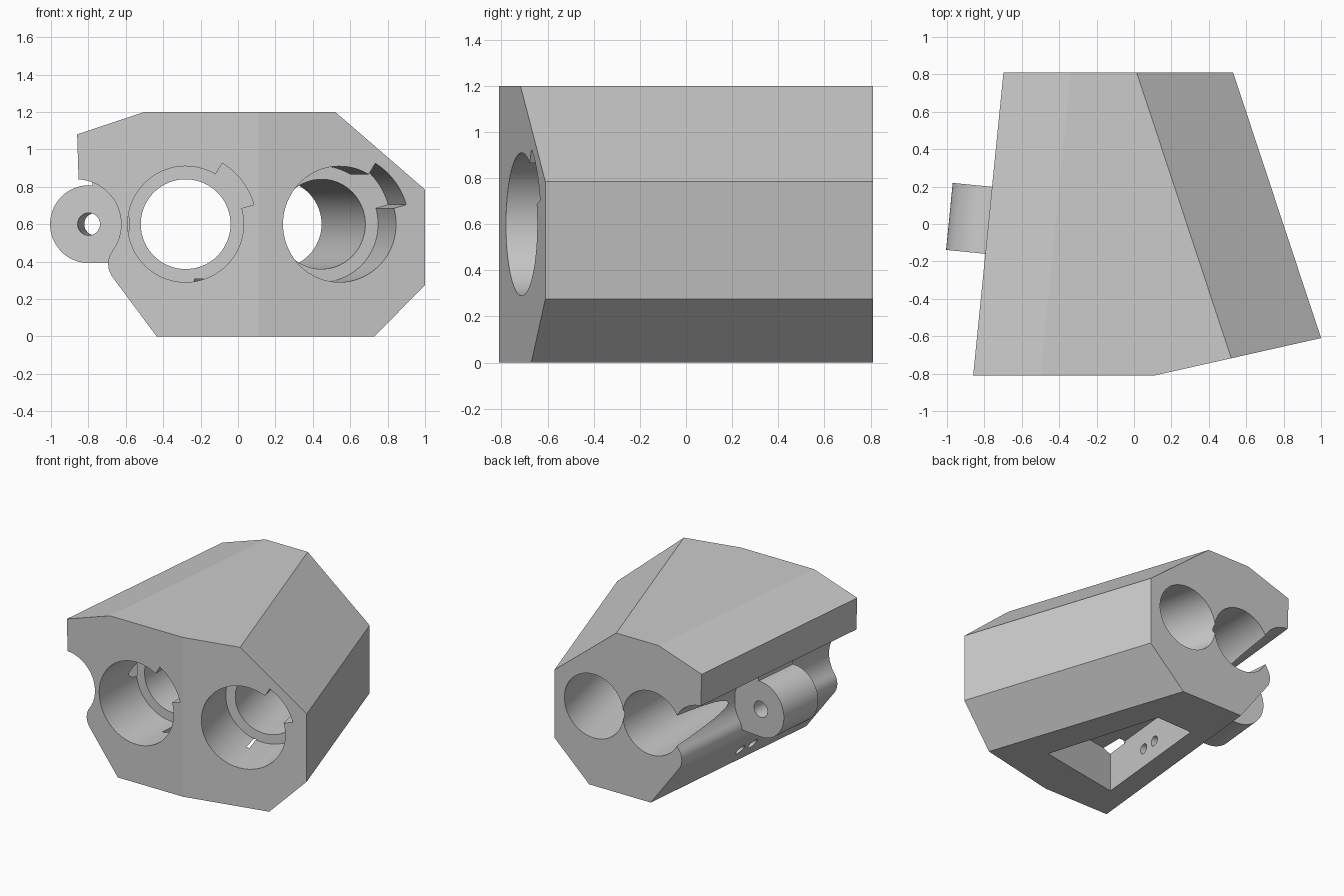
import bpy, bmesh, math
from mathutils import Matrix, Vector

cube = bpy.data.objects.get("Cube")
if cube:
    bpy.data.objects.remove(cube, do_unlink=True)

grey = bpy.data.materials.new("plain grey")
grey.use_nodes = True
COLOUR = (0.6, 0.6, 0.6, 1)
grey.diffuse_color = COLOUR
grey.node_tree.nodes["Principled BSDF"].inputs["Base Color"].default_value = COLOUR


def loft(name, ring_a, ring_b, split=None):
    """Solid between two matching rings; the first cap may be split in two."""
    bm = bmesh.new()
    a = [bm.verts.new(p) for p in ring_a]
    b = [bm.verts.new(p) for p in ring_b]
    n = len(a)
    for i in range(n):
        j = (i + 1) % n
        bm.faces.new((a[i], a[j], b[j], b[i]))
    bm.faces.new(b)
    if split:
        bm.faces.new(a[:split + 1])
        bm.faces.new(a[split:] + a[:1])
    else:
        bm.faces.new(a)
    bmesh.ops.recalc_face_normals(bm, faces=bm.faces[:])
    mesh = bpy.data.meshes.new(name)
    bm.to_mesh(mesh)
    bm.free()
    mesh.materials.append(grey)
    obj = bpy.data.objects.new(name, mesh)
    bpy.context.collection.objects.link(obj)
    return obj


def prism(name, outline, y0, y1, frame):
    """Extrude an (x, z) outline along the local y axis of a frame."""
    return loft(name, [frame @ Vector((x, y0, z)) for x, z in outline],
                [frame @ Vector((x, y1, z)) for x, z in outline])


def arc(cx, cz, r, start, end, n):
    angles = [math.radians(start + (end - start) * i / n) for i in range(n + 1)]
    return [(cx + r * math.cos(t), cz + r * math.sin(t)) for t in angles]


def circle(r, n=72):
    return arc(0, 0, r, 0, 360, n)[:-1]


def combine(target, tool, operation):
    mod = target.modifiers.new("combine", 'BOOLEAN')
    mod.operation = operation
    mod.solver = 'EXACT'
    mod.object = tool
    bpy.context.view_layer.objects.active = target
    bpy.ops.object.modifier_apply(modifier=mod.name)
    bpy.data.objects.remove(tool, do_unlink=True)


def frame_at(x, y, z, degrees):
    return Matrix.Translation((x, y, z)) @ Matrix.Rotation(math.radians(degrees), 4, 'Z')


# Body: left side with groove and rounded lip, right side with two bevels
FRONT, BACK, MID = -0.81, 0.81, 0.11
left = [(-0.435, 0)]
left += arc(-0.574, 0.388, 0.12, 216.5, 144, 12)
left += arc(-0.865, 0.6, 0.24, -36, 87, 22)[1:]
left += [(-0.86, 1.08), (-0.5, 1.2)]
right = [(0.52, 1.2), (1.0, 0.785), (1.0, 0.275), (0.73, 0)]

front_ring = [(MID, FRONT, 0)] + [(x, FRONT, z) for x, z in left] + [(MID, FRONT, 1.2)]
back_ring = [(0, BACK, 0)] + [(x + 0.162, BACK, z) for x, z in left] + [(-0.1, BACK, 1.2)]
split = len(front_ring) - 1
for x, z in right:
    y = FRONT + 0.2247 * (x - MID)
    front_ring.append((x, y, z))
    back_ring.append((x - 0.331 * (BACK - y), BACK, z))
body = loft("body", front_ring, back_ring, split)

# Two stepped bores with a keyed front recess, each square to its front face
key_recess = []
for deg in range(0, 360, 5):
    t = math.radians(deg + 1)
    if deg == 15:
        key_recess.append((0.31 * math.cos(t), 0.31 * math.sin(t)))
    r = 0.38 if 15 <= deg < 60 else 0.31
    key_recess.append((r * math.cos(t), r * math.sin(t)))
    if deg == 55:
        t = math.radians(59)
        key_recess.append((0.38 * math.cos(t), 0.38 * math.sin(t)))
        key_recess.append((0.31 * math.cos(t), 0.31 * math.sin(t)))

for x, y, turn in [(-0.28, FRONT, 0), (0.543, -0.713, 12.66)]:
    frame = frame_at(x, y, 0.6, turn)
    combine(body, prism("recess_cutter", key_recess, -0.3, 0.44, frame), 'DIFFERENCE')
    combine(body, prism("bore_cutter", circle(0.24), -0.3, 2.0, frame), 'DIFFERENCE')

# Pocket in the underside
pocket = [(0.40, -0.435), (-0.25, -0.55), (-0.155, 0.417), (0.143, 0.425)]
combine(body, loft("pocket_cutter", [(x, y, -0.2) for x, y in pocket],
                   [(x, y, 0.307) for x, y in pocket]), 'DIFFERENCE')

# Two small holes from the pocket to the lower left side
for y in (-0.15, -0.02):
    frame = frame_at(-0.2, y, 0.14, 84.3)
    combine(body, prism("wire_hole_cutter", circle(0.037, 40), -0.1, 0.5, frame), 'DIFFERENCE')

# Hinge barrel with a web joining it to the groove
hinge = frame_at(-0.78, 0.02, 0.6, -5.65)
barrel = prism("hinge_barrel", circle(0.208), -0.18, 0.18, hinge)
web_outline = [(0.02, -0.207), (0.23, -0.207), (0.23, 0.255), (0.02, 0.255)]
combine(barrel, prism("hinge_web", web_outline, -0.18, 0.18, hinge), 'UNION')
combine(barrel, prism("pin_cutter", circle(0.06, 48), -0.5, 0.5, hinge), 'DIFFERENCE')

# Smooth the round walls, keep flat faces crisp
bpy.ops.object.select_all(action='DESELECT')
for obj in (body, barrel):
    obj.select_set(True)
bpy.context.view_layer.objects.active = body
bpy.ops.object.shade_smooth_by_angle(angle=math.radians(10))
